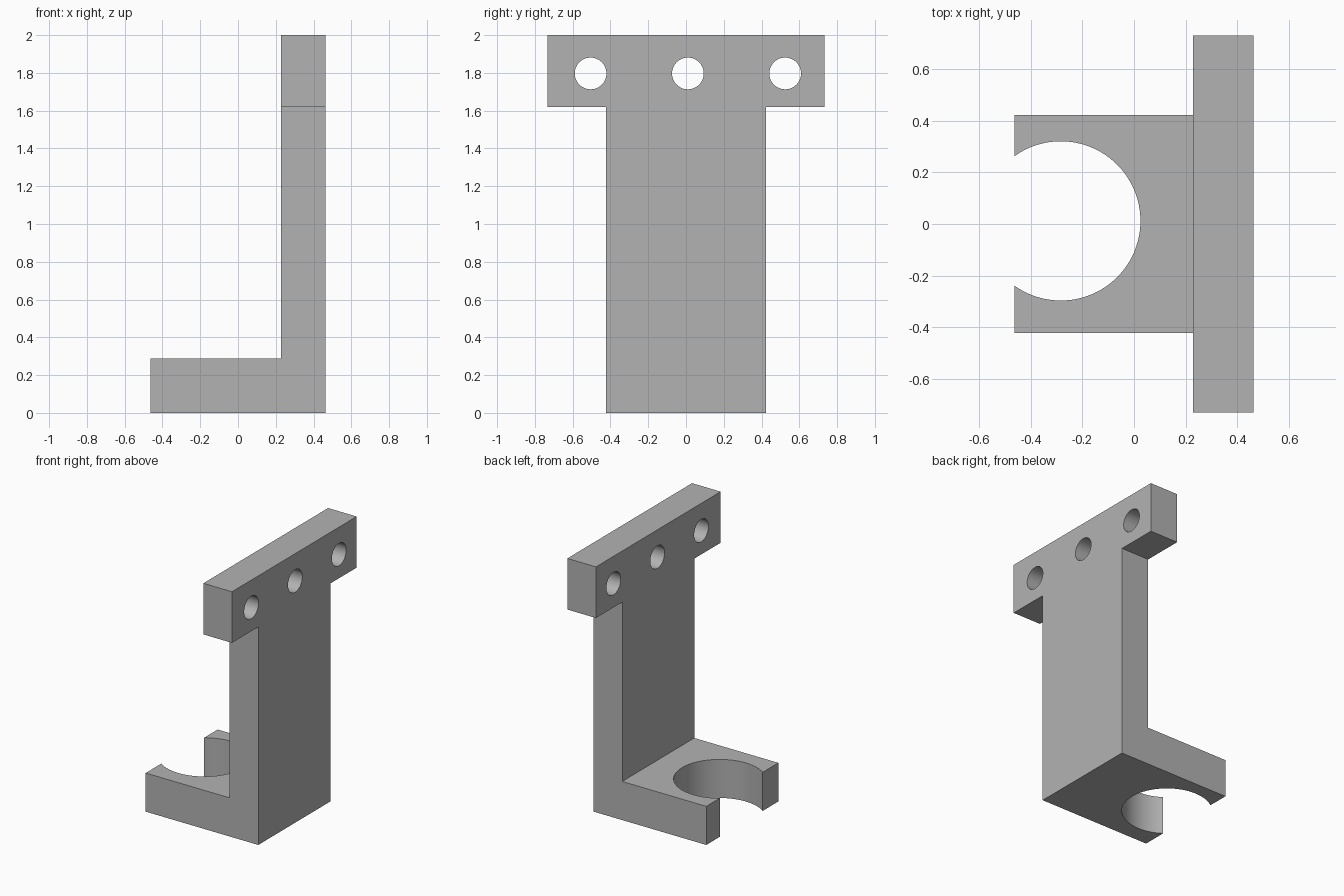
import bpy
import bmesh
from math import pi, radians
from mathutils import Matrix, Vector

cube = bpy.data.objects.get("Cube")
if cube:
    bpy.data.objects.remove(cube, do_unlink=True)

# Overall dimensions
HALF_X, HALF_BAR, HALF_STEM = 0.463, 0.732, 0.423
PLATE_X, BASE_TOP, BAR_BOTTOM, TOP = 0.228, 0.287, 1.62, 2.0

grey = bpy.data.materials.new("plain grey")
grey.use_nodes = True
colour = (0.45, 0.45, 0.45, 1)
grey.diffuse_color = colour
grey.node_tree.nodes["Principled BSDF"].inputs["Base Color"].default_value = colour


def make_object(name, bm):
    bmesh.ops.recalc_face_normals(bm, faces=bm.faces)
    mesh = bpy.data.meshes.new(name)
    bm.to_mesh(mesh)
    bm.free()
    mesh.materials.append(grey)
    obj = bpy.data.objects.new(name, mesh)
    bpy.context.collection.objects.link(obj)
    return obj


def prism(name, profile, y0, y1):
    """Extrude an x-z profile along y."""
    bm = bmesh.new()
    face = bm.faces.new([bm.verts.new((x, y0, z)) for x, z in profile])
    extruded = bmesh.ops.extrude_face_region(bm, geom=[face])["geom"]
    verts = [g for g in extruded if isinstance(g, bmesh.types.BMVert)]
    bmesh.ops.translate(bm, verts=verts, vec=Vector((0, y1 - y0, 0)))
    return make_object(name, bm)


def cylinder(name, centre, radius, depth, rotation, sides):
    bm = bmesh.new()
    bmesh.ops.create_cone(bm, cap_ends=True, segments=sides, radius1=radius,
                          radius2=radius, depth=depth,
                          matrix=Matrix.Translation(centre) @ rotation)
    return make_object(name, bm)


# L-shaped body, as wide as the top bar
bracket = prism("bracket", [(-HALF_X, 0), (HALF_X, 0), (HALF_X, TOP), (PLATE_X, TOP),
                            (PLATE_X, BASE_TOP), (-HALF_X, BASE_TOP)], -HALF_BAR, HALF_BAR)

# Side cutters narrow everything below the top bar
side = [(-1, -1), (1, -1), (1, BAR_BOTTOM), (-1, BAR_BOTTOM)]
cutters = [prism("left_side_cutter", side, HALF_STEM, 1),
           prism("right_side_cutter", side, -1, -HALF_STEM)]

# Open round cradle in the base
cutters.append(cylinder("cradle_cutter", (-0.284, 0.012, 0.1), 0.309, 1, Matrix.Identity(4), 96))

# Three mounting holes through the bar
across = Matrix.Rotation(pi / 2, 4, "Y")
for i in (-1, 0, 1):
    cutters.append(cylinder("mounting_hole_cutter", (0.35, 0.01 + 0.515 * i, 1.797),
                            0.084, 1, across, 48))

for cutter in cutters:
    cutter.hide_render = True
    mod = bracket.modifiers.new(cutter.name, "BOOLEAN")
    mod.operation = "DIFFERENCE"
    mod.solver = "EXACT"
    mod.object = cutter

bpy.ops.object.select_all(action="DESELECT")
bracket.select_set(True)
bpy.context.view_layer.objects.active = bracket
for mod in list(bracket.modifiers):
    bpy.ops.object.modifier_apply(modifier=mod.name)
for cutter in cutters:
    bpy.data.objects.remove(cutter, do_unlink=True)
bpy.ops.object.shade_smooth_by_angle(angle=radians(30))
